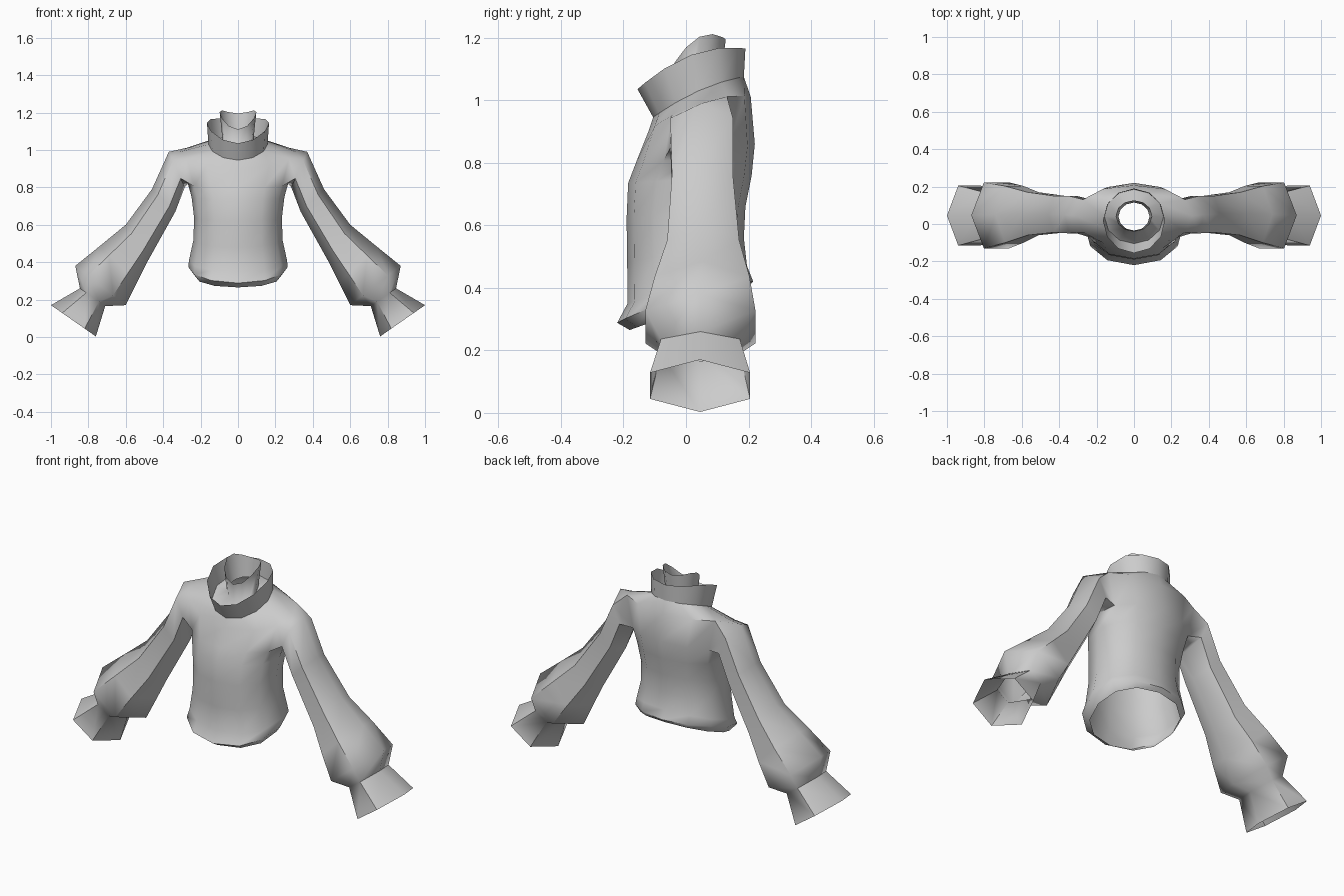
import bpy, bmesh, math

if "Cube" in bpy.data.objects:
    bpy.data.objects.remove(bpy.data.objects["Cube"])

N = 12  # columns around the body
bm = bmesh.new()


def ring(rx, yf, zf, yb, zb, lift=0.0, p=1.0):
    """Tilted oval: half width, front y/z, back y/z, side lift, squareness."""
    out = []
    for i in range(N):
        a = 2 * math.pi * i / N
        c, s = math.cos(a), math.sin(a)
        c = math.copysign(abs(c) ** p, c)
        s = math.copysign(abs(s) ** p, s)
        t = (s + 1) / 2
        out.append(bm.verts.new((rx * c, yf + (yb - yf) * t,
                                 zf + (zb - zf) * t + lift * c * c)))
    return out


def bridge(a, b, skip=()):
    n = len(a)
    for i in range(n):
        if i not in skip:
            j = (i + 1) % n
            bm.faces.new((a[i], a[j], b[j], b[i]))


def loft(rings):
    for a, b in zip(rings, rings[1:]):
        bridge(a, b)


# Body from hem to chest
body = [ring(*r) for r in (
    (.235, -.180, .265, .195, .400, .00, .9),
    (.266, -.220, .288, .215, .420, .02, .9),
    (.262, -.187, .350, .195, .470, .00, .9),
    (.238, -.188, .480, .185, .560, .00, .9),
    (.235, -.190, .620, .190, .660, .00, .9),
    (.248, -.185, .735, .210, .760, .00, .9),
    (.268, -.160, .800, .220, .860, -.01, .9))]
loft(body)

# Shoulders, leaving two columns open on each side for the sleeves
chest = body[-1]
shoulder = ring(.310, -.120, .900, .207, 1.010, .035, .9)
bridge(chest, shoulder, skip=(N - 1, 0, N // 2 - 1, N // 2))

# Outer collar
base = ring(.158, -.105, .945, .185, 1.075, .02)
rim = ring(.166, -.155, 1.035, .190, 1.165, .045)
loft([shoulder, base, rim])

# Inner collar rising from the collar base
inner_low = ring(.083, -.035, 1.02, .115, 1.09)
inner_rim = ring(.098, -.042, 1.11, .127, 1.195, .05)
loft([base, inner_low, inner_rim])

# Six-sided sleeves: top x/z, bottom x/z, front y, back y
SLEEVE = (
    (.37, .99, .285, .80, -.05, .150),
    (.46, .79, .335, .67, -.045, .150),
    (.60, .60, .480, .41, -.06, .170),
    (.74, .485, .540, .29, -.10, .203),
    (.87, .38, .600, .17, -.13, .222),
    (.845, .26, .710, .165, -.08, .172),
    (1.0, .17, .760, .003, -.115, .205))


def sleeve(side):
    k = 0 if side > 0 else N // 2
    f, b = (k - side) % N, (k + side) % N
    rings = [[shoulder[k], shoulder[f], chest[f], chest[k], chest[b], shoulder[b]]]
    for tx, tz, bx, bz, y0, y1 in SLEEVE:
        ym = (y0 + y1) / 2
        rings.append([bm.verts.new((side * (tx + (bx - tx) * t), y, tz + (bz - tz) * t))
                      for t, y in ((0, ym), (.25, y0), (.75, y0),
                                   (1, ym), (.75, y1), (.25, y1))])
    loft(rings)


sleeve(1)
sleeve(-1)

bmesh.ops.recalc_face_normals(bm, faces=bm.faces)
mesh = bpy.data.meshes.new("sweater")
bm.to_mesh(mesh)
bm.free()

# One plain grey cloth colour
cloth = bpy.data.materials.new("grey_cloth")
cloth.diffuse_color = (.6, .6, .6, 1)
cloth.use_nodes = True
cloth.node_tree.nodes["Principled BSDF"].inputs["Base Color"].default_value = cloth.diffuse_color
mesh.materials.append(cloth)

sweater = bpy.data.objects.new("sweater", mesh)
bpy.context.collection.objects.link(sweater)
bpy.context.view_layer.objects.active = sweater
sweater.select_set(True)
bpy.ops.object.shade_smooth_by_angle(angle=math.radians(60))
